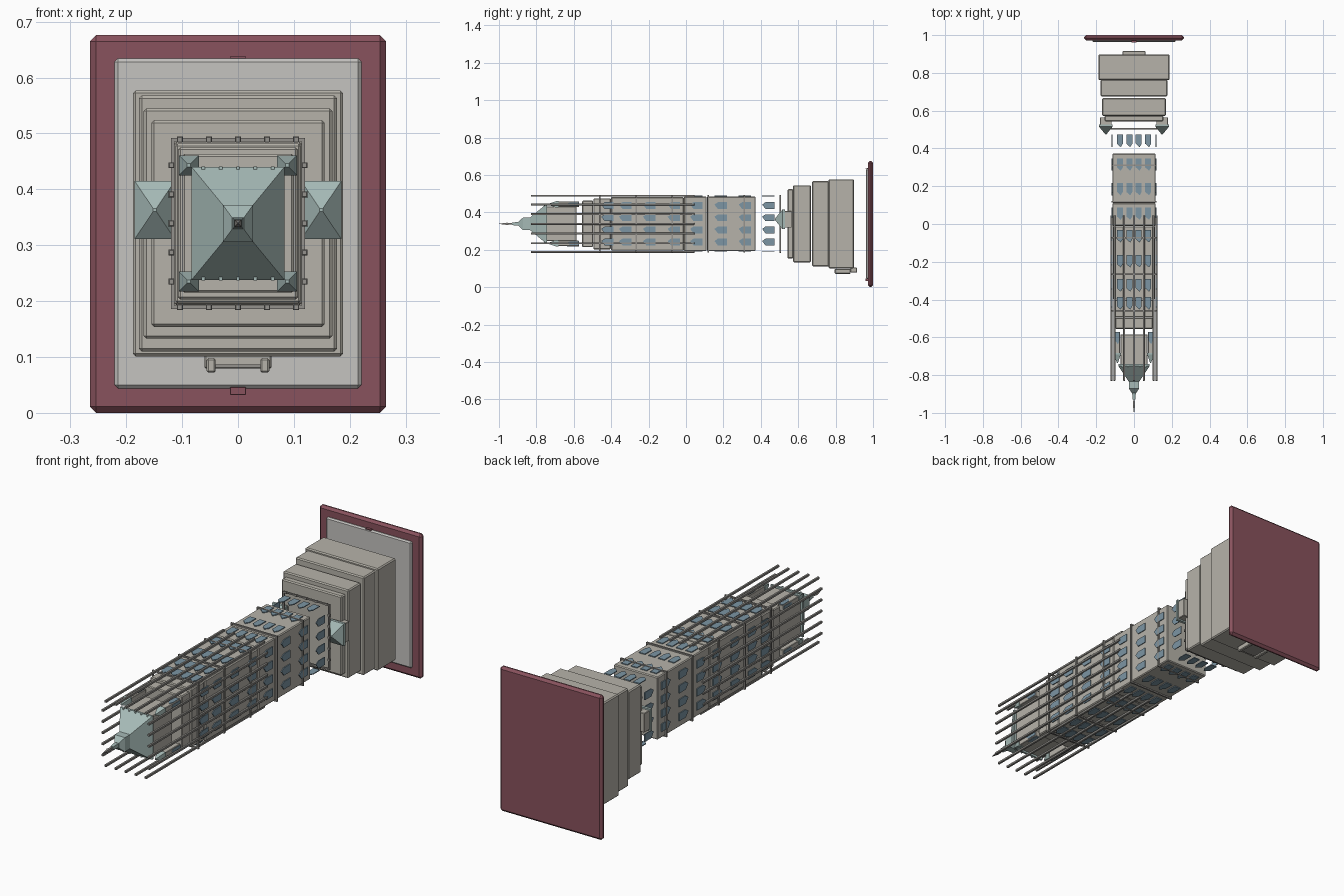
import bpy, bmesh
from mathutils import Vector

if "Cube" in bpy.data.objects:
    bpy.data.objects.remove(bpy.data.objects["Cube"])

CZ = 0.339  # height of the tower axis, which runs along y


def mat(name, c):
    m = bpy.data.materials.new(name)
    m.diffuse_color = (*c, 1)
    m.use_nodes = True
    m.node_tree.nodes["Principled BSDF"].inputs["Base Color"].default_value = m.diffuse_color
    return m


STONE = mat("stone", (0.47, 0.45, 0.40))
PALE = mat("pale_stone", (0.56, 0.55, 0.53))
MAROON = mat("maroon", (0.25, 0.085, 0.11))
ROOF = mat("roof_green", (0.38, 0.49, 0.47))
GLASS = mat("window_blue", (0.20, 0.30, 0.37))
RAIL = mat("rail_grey", (0.30, 0.29, 0.27))


def add_frustum(bm, y0, y1, h0, h1, x=0, z=CZ):
    """Rectangular frustum along y; h0/h1 are (half x, half z) at each end."""
    ends = []
    for y, (hx, hz) in ((y0, h0), (y1, h1)):
        ends.append([bm.verts.new((x + sx * hx, y, z + sz * hz))
                     for sx, sz in ((-1, -1), (1, -1), (1, 1), (-1, 1))])
    a, b = ends
    bm.faces.new(a)
    bm.faces.new(b[::-1])
    for i in range(4):
        j = (i + 1) % 4
        bm.faces.new((a[i], b[i], b[j], a[j]))


def finish(name, bm, material, bevel=0):
    bmesh.ops.recalc_face_normals(bm, faces=bm.faces)
    me = bpy.data.meshes.new(name)
    bm.to_mesh(me)
    bm.free()
    me.materials.append(material)
    ob = bpy.data.objects.new(name, me)
    bpy.context.collection.objects.link(ob)
    if bevel:
        mod = ob.modifiers.new("bevel", 'BEVEL')
        mod.width = bevel
        mod.segments = 1
    return ob


def parts(name, items, material, bevel=0):
    """items: (y0, y1, half0, half1, x, z) frustums merged in one object."""
    bm = bmesh.new()
    for it in items:
        add_frustum(bm, *it)
    return finish(name, bm, material, bevel)


def block(name, y0, y1, hx, hz, material=STONE, bevel=0.005, x=0, z=CZ):
    return parts(name, [(y0, y1, (hx, hz), (hx, hz), x, z)], material, bevel)


# base plate and its inlay
block("base_plate", 0.972, 1.0, 0.265, 0.338, MAROON, 0.011, z=0.338)
block("base_inlay", 0.963, 0.985, 0.221, 0.295, PALE, 0.006)
block("plate_tab", 0.960, 0.975, 0.014, 0.007, MAROON, 0.001, z=0.039)
block("plate_clip", 0.960, 0.975, 0.014, 0.002, MAROON, 0, z=0.636)

# stepped podium
block("podium_1", 0.762, 0.897, 0.188, 0.238)
block("podium_2", 0.675, 0.764, 0.177, 0.229)
block("podium_3", 0.572, 0.667, 0.169, 0.206)
block("podium_4", 0.542, 0.574, 0.155, 0.185)

# entrance steps
block("entrance_lintel", 0.88, 0.915, 0.06, 0.013, z=0.092, bevel=0.003)
block("entrance_bar", 0.80, 0.89, 0.045, 0.003, RAIL, 0, z=0.084)
for s in (-1, 1):
    block("entrance_cheek", 0.795, 0.88, 0.008, 0.013, x=s * 0.048, z=0.085, bevel=0.003)

# side pavilions with pyramid roofs
for s in (-1, 1):
    block("side_pavilion", 0.525, 0.565, 0.031, 0.045, x=s * 0.149, z=0.363, bevel=0.002)
    parts("side_pavilion_roof", [
        (0.515, 0.528, (0.036, 0.052), (0.036, 0.052), s * 0.149, 0.363),
        (0.475, 0.515, (0.003, 0.003), (0.036, 0.052), s * 0.149, 0.363)], ROOF)

# tower shaft
block("shaft_lower", 0.112, 0.372, 0.114, 0.146, bevel=0.004)
block("shaft_middle", -0.01, 0.110, 0.114, 0.146, bevel=0.004)
block("shaft_upper", -0.40, -0.012, 0.112, 0.143, bevel=0.004)
block("shaft_shoulder", -0.495, -0.402, 0.107, 0.136, bevel=0.004)
block("shaft_cap", -0.555, -0.497, 0.100, 0.124, bevel=0.004)

# square ring cornices
bm = bmesh.new()
for k in range(6):
    y = 0.505 - 0.193 * k
    a, b = y - 0.004, y + 0.004
    for s in (-1, 1):
        add_frustum(bm, a, b, (0.12, 0.003), (0.12, 0.003), 0, CZ + s * 0.15)
        add_frustum(bm, a, b, (0.003, 0.15), (0.003, 0.15), s * 0.117, CZ)
finish("ring_cornices", bm, RAIL)

# long rods around the shaft
bm = bmesh.new()
R = (0.0052, 0.0052)
for i in range(-2, 3):
    for s in (-1, 1):
        add_frustum(bm, -0.83, 0.045, R, R, i * 0.052, CZ + s * 0.15)
        add_frustum(bm, -0.83, 0.045, R, R, s * 0.119, CZ + i * 0.052)
finish("shaft_rods", bm, RAIL, 0.0012)
# blocks where rods meet the lowest ring
bm = bmesh.new()
for i in range(-2, 3):
    for s in (-1, 1):
        add_frustum(bm, 0.499, 0.507, R, R, i * 0.052, CZ + s * 0.15)
        add_frustum(bm, 0.499, 0.507, R, R, s * 0.119, CZ + i * 0.052)
finish("ring_studs", bm, RAIL)


# pointed windows on all four sides
def add_window(bm, centre, along, out, w, l, t=0.002):
    y = Vector((0, 1, 0))
    prof = ((-w, l), (w, l), (w, -l * 0.45), (w * 0.3, -l), (-w, -l * 0.45))
    fr = [[bm.verts.new(centre + along * u + y * v + out * d) for u, v in prof] for d in (-t, t)]
    bm.faces.new(fr[0])
    bm.faces.new(fr[1])
    for i in range(5):
        j = (i + 1) % 5
        bm.faces.new((fr[0][i], fr[0][j], fr[1][j], fr[1][i]))


X, Z = Vector((1, 0, 0)), Vector((0, 0, 1))
bm = bmesh.new()
for y in (0.44, 0.315, 0.185, 0.055, -0.065, -0.197, -0.325, -0.42):
    for i in (-1.5, -0.5, 0.5, 1.5):
        for s in (-1, 1):
            add_window(bm, Vector((i * 0.05, y, CZ + s * 0.149)), X, Z, 0.016, 0.033)
            add_window(bm, Vector((s * 0.117, y, CZ + i * 0.065)), Z, X, 0.018, 0.033)
finish("tower_windows", bm, GLASS)

# belfry body and main roof
block("belfry", -0.75, -0.585, 0.072, 0.092, bevel=0.003)
parts("main_roof", [
    (-0.752, -0.742, (0.083, 0.101), (0.083, 0.101)),
    (-0.835, -0.752, (0.027, 0.033), (0.083, 0.101))], ROOF)
bm = bmesh.new()
for i in range(-2, 3):
    for s in (-1, 1):
        add_frustum(bm, -0.758, -0.745, (0.003, 0.003), (0.003, 0.003), i * 0.031, CZ + s * 0.099)
finish("roof_studs", bm, ROOF)

# corner turrets
for sx in (-1, 1):
    for sz in (-1, 1):
        x, z = sx * 0.088, CZ + sz * 0.104
        block("corner_turret", -0.685, -0.572, 0.014, 0.014, x=x, z=z, bevel=0.002)
        parts("corner_turret_roof", [
            (-0.692, -0.683, (0.018, 0.018), (0.018, 0.018), x, z),
            (-0.735, -0.692, (0.003, 0.003), (0.018, 0.018), x, z)], ROOF)
        bm = bmesh.new()
        add_window(bm, Vector((x, -0.605, z + sz * 0.014)), X, Z, 0.010, 0.032)
        add_window(bm, Vector((x + sx * 0.014, -0.605, z)), Z, X, 0.010, 0.032)
        finish("turret_windows", bm, GLASS)

# lantern and finial
parts("lantern", [
    (-0.872, -0.833, (0.027, 0.033), (0.027, 0.033)),
    (-0.895, -0.872, (0.011, 0.011), (0.027, 0.033))], ROOF)
parts("lantern_neck", [(-0.93, -0.893, (0.007, 0.007), (0.010, 0.010))], ROOF)
parts("finial", [
    (-0.958, -0.928, (0.006, 0.006), (0.003, 0.003)),
    (-1.0, -0.958, (0.0008, 0.0008), (0.006, 0.006))], RAIL)
